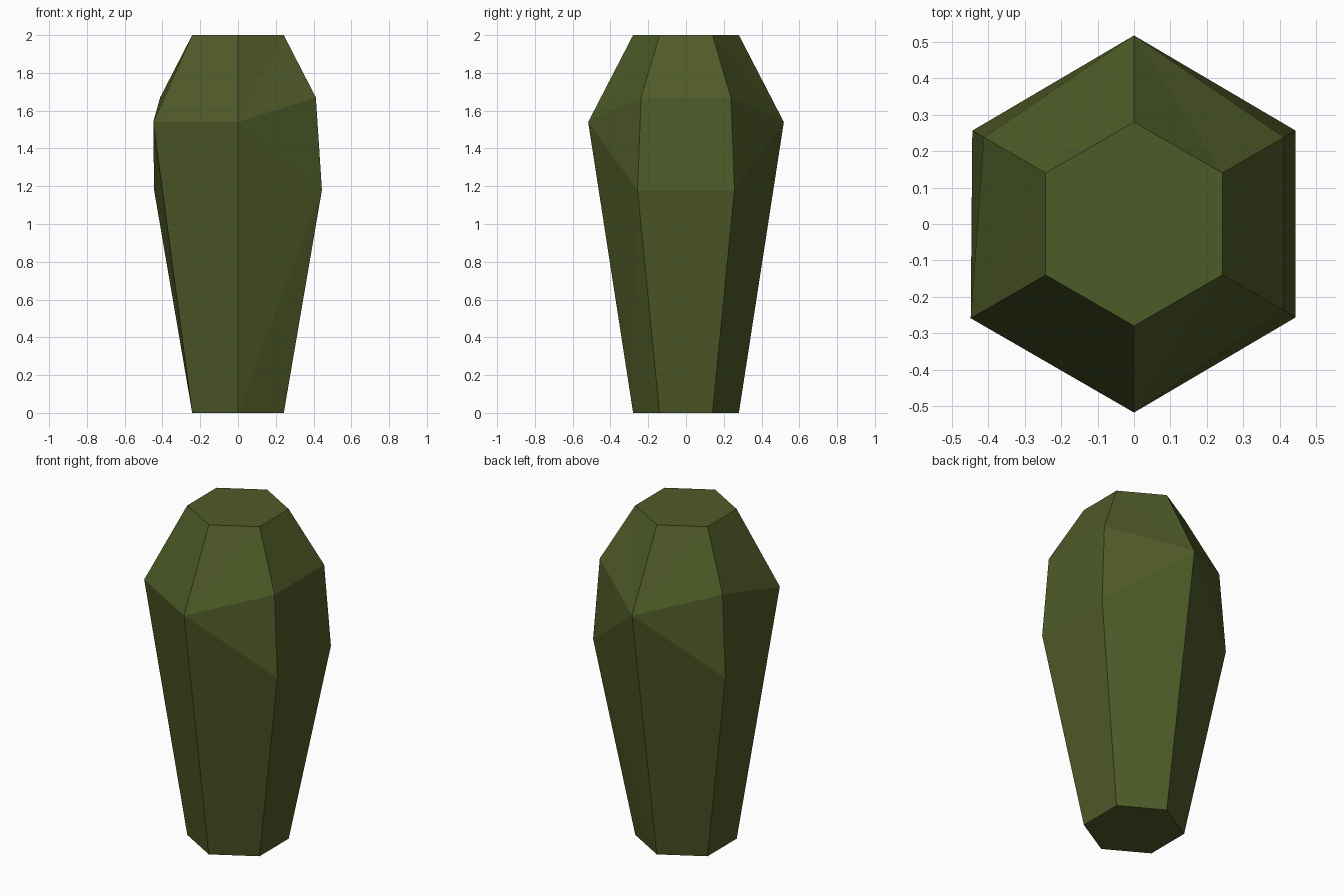
import bpy
import bmesh
from math import cos, sin, radians

cube = bpy.data.objects.get("Cube")
if cube:
    bpy.data.objects.remove(cube, do_unlink=True)

# Dark olive green, the only colour
olive = bpy.data.materials.new("olive_green")
olive.use_nodes = True
colour = (0.078, 0.105, 0.021, 1)
olive.diffuse_color = colour
bsdf = olive.node_tree.nodes["Principled BSDF"]
bsdf.inputs["Base Color"].default_value = colour
bsdf.inputs["Roughness"].default_value = 0.9

END = 0.28                              # radius of both end caps
PEAK = [(0.518, 1.54)]                  # corner with one bulge point
BEVEL = [(0.513, 1.18), (0.476, 1.67)]  # corner with a cut-off bulge

bm = bmesh.new()


def corner(index, bulge):
    """Vertices up one corner of the hexagon, from bottom to top."""
    a = radians(60 * index - 90)
    profile = [(END, 0), *bulge, (END, 2)]
    return [bm.verts.new((r * cos(a), r * sin(a), z)) for r, z in profile]


# Six corners, counter-clockwise from the front
corners = [corner(i, b) for i, b in
           enumerate([PEAK, BEVEL, BEVEL, PEAK, BEVEL, PEAK])]

# Side panels
for a, b in zip(corners, corners[1:] + corners[:1]):
    if len(a) == len(b):
        for k in range(len(a) - 1):
            bm.faces.new((a[k], b[k], b[k + 1], a[k + 1]))
    else:
        single, double = sorted((a, b), key=len)
        base, peak, top = single
        bm.faces.new((base, double[0], double[1]))
        bm.faces.new((base, double[1], peak))
        for low, high in zip(double[1:], double[2:]):
            bm.faces.new((peak, low, high))
        bm.faces.new((peak, double[-1], top))

# End caps
bm.faces.new([c[0] for c in corners])
bm.faces.new([c[-1] for c in corners])
bmesh.ops.recalc_face_normals(bm, faces=bm.faces)

mesh = bpy.data.meshes.new("faceted_body")
bm.to_mesh(mesh)
bm.free()
mesh.materials.append(olive)
body = bpy.data.objects.new("faceted_body", mesh)
bpy.context.collection.objects.link(body)
